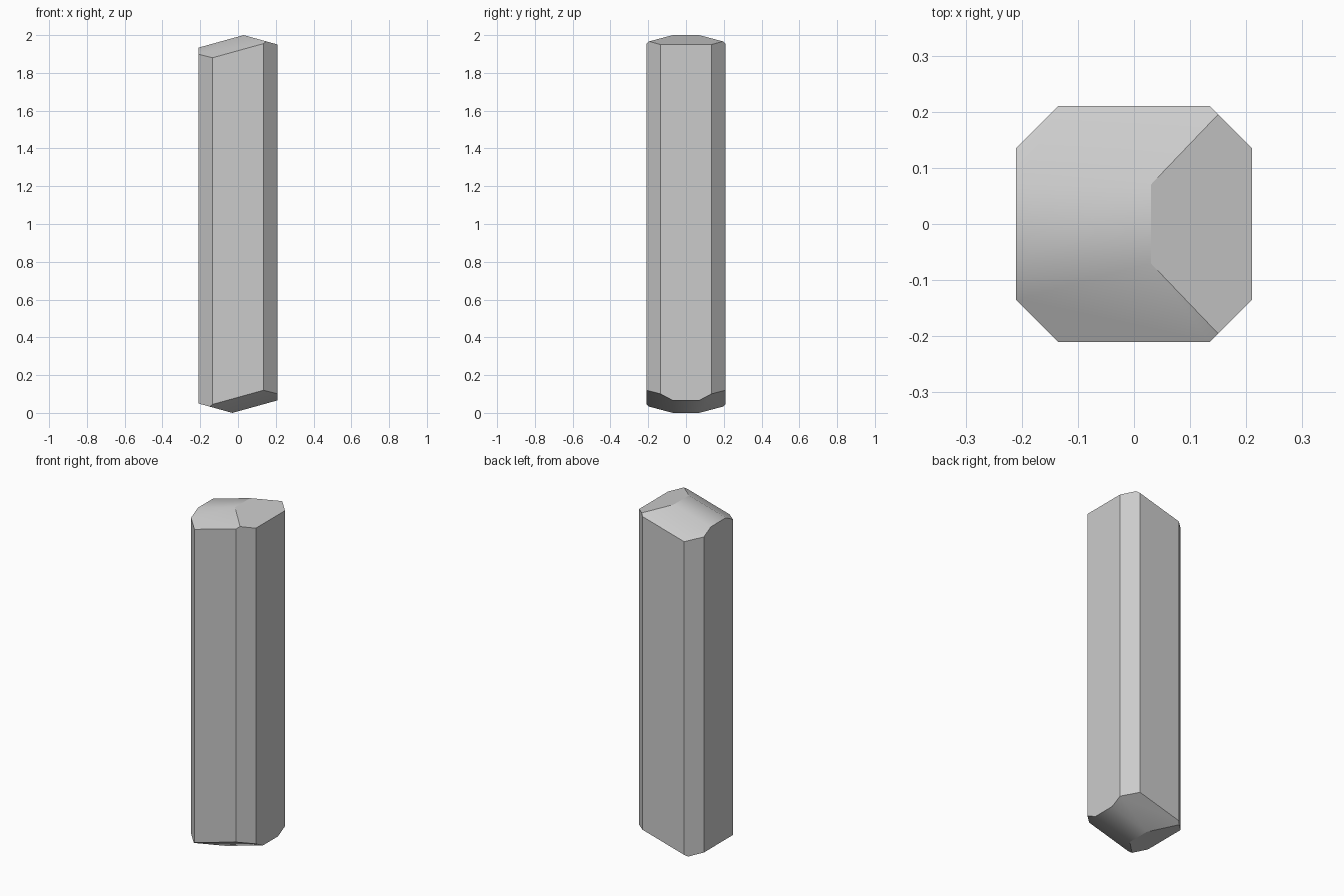
import bpy, bmesh, math
from mathutils import Vector

cube = bpy.data.objects.get("Cube")
if cube:
    bpy.data.objects.remove(cube, do_unlink=True)

# Material
grey = bpy.data.materials.new("plain grey")
grey.use_nodes = True
colour = (0.6, 0.6, 0.6, 1)
grey.diffuse_color = colour
grey.node_tree.nodes["Principled BSDF"].inputs["Base Color"].default_value = colour

# Square column with chamfered corners, overlong at both ends
HALF, FLAT = 0.21, 0.135
quarter = [(HALF, -FLAT), (HALF, FLAT)]
outline = []
for _ in range(4):
    outline += quarter
    quarter = [(-y, x) for x, y in quarter]

bm = bmesh.new()
base = bm.faces.new([bm.verts.new((x, y, -0.5)) for x, y in outline])
grown = bmesh.ops.extrude_face_region(bm, geom=[base])
top = [v for v in grown["geom"] if isinstance(v, bmesh.types.BMVert)]
bmesh.ops.translate(bm, verts=top, vec=(0, 0, 3))
bmesh.ops.recalc_face_normals(bm, faces=bm.faces)


def slice_off(point, normal):
    """Cut away everything beyond the plane and cap the hole."""
    geom = bm.verts[:] + bm.edges[:] + bm.faces[:]
    cut = bmesh.ops.bisect_plane(bm, geom=geom, dist=1e-5, plane_co=point,
                                 plane_no=normal, clear_outer=True)
    edges = [e for e in cut["geom_cut"] if isinstance(e, bmesh.types.BMEdge)]
    bmesh.ops.contextual_create(bm, geom=edges)


# Crystal tips: one flat facet, and a ridge with two sloping flanks.
# The lower tip is the upper one turned half round about the y axis.
TILT, FLANK = 0.277, 0.53
for s in (1, -1):
    for side in (1, -1):
        slice_off(Vector((s * 0.03, side * 0.07, 1 + s)),
                  Vector((-TILT * s, FLANK * side, s)))
    for tilt in (-TILT, TILT):
        slice_off(Vector((s * 0.03, 0, 1 + s)), Vector((tilt * s, 0, s)))

bmesh.ops.remove_doubles(bm, verts=bm.verts, dist=1e-4)
bmesh.ops.recalc_face_normals(bm, faces=bm.faces)
mesh = bpy.data.meshes.new("crystal")
bm.to_mesh(mesh)
bm.free()
mesh.materials.append(grey)
crystal = bpy.data.objects.new("crystal", mesh)
bpy.context.collection.objects.link(crystal)

# Soft ridge, crisp edges elsewhere
bpy.ops.object.select_all(action="DESELECT")
crystal.select_set(True)
bpy.context.view_layer.objects.active = crystal
bpy.ops.object.shade_smooth_by_angle(angle=math.radians(30))
